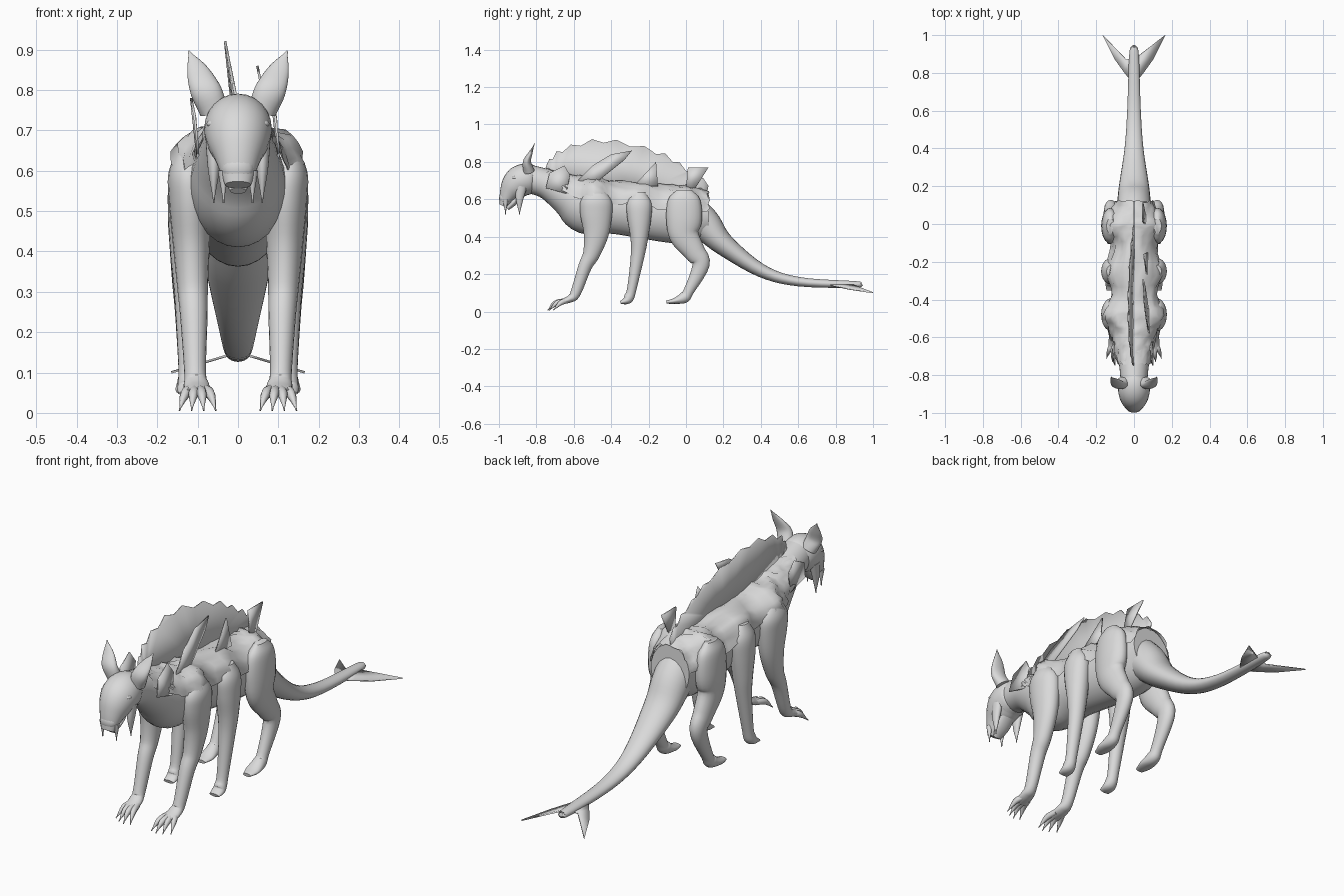
import bpy, bmesh, math, random
from mathutils import Vector

random.seed(4)
default_cube = bpy.data.objects.get("Cube")
if default_cube:
    bpy.data.objects.remove(default_cube, do_unlink=True)

grey = bpy.data.materials.new("plain grey")
grey.use_nodes = True
colour = (0.7, 0.7, 0.7, 1)
grey.diffuse_color = colour
grey.node_tree.nodes["Principled BSDF"].inputs["Base Color"].default_value = colour


def finish(name, bm, angle=50):
    """Turn a bmesh into a smooth shaded object."""
    bmesh.ops.recalc_face_normals(bm, faces=bm.faces)
    mesh = bpy.data.meshes.new(name)
    bm.to_mesh(mesh)
    bm.free()
    mesh.materials.append(grey)
    obj = bpy.data.objects.new(name, mesh)
    bpy.context.collection.objects.link(obj)
    bpy.ops.object.select_all(action="DESELECT")
    obj.select_set(True)
    bpy.context.view_layer.objects.active = obj
    bpy.ops.object.shade_smooth_by_angle(angle=math.radians(angle))
    return obj


def spline(points, steps=5):
    """Catmull-Rom samples through tuples of any length."""
    pts = [Vector(p) for p in points]
    pts = [2 * pts[0] - pts[1]] + pts + [2 * pts[-1] - pts[-2]]
    samples = []
    for before, start, end, after in zip(pts, pts[1:], pts[2:], pts[3:]):
        enter, leave = (end - before) / 2, (after - start) / 2
        for k in range(steps):
            t = k / steps
            samples.append(start + enter * t + (3 * (end - start) - 2 * enter - leave) * t ** 2
                           + (2 * (start - end) + enter + leave) * t ** 3)
    return samples + [pts[-2]]


def tube(name, points, x_start=0.0, x_end=None, sides=20):
    """Loft ellipses along (y, z, width radius, depth radius) points."""
    rows = spline(points)
    x_end = x_start if x_end is None else x_end
    last = len(rows) - 1
    centres = [Vector((x_start + (x_end - x_start) * i / last, row[0], row[1]))
               for i, row in enumerate(rows)]
    bm = bmesh.new()
    rings = []
    for i, row in enumerate(rows):
        tangent = (centres[min(i + 1, last)] - centres[max(i - 1, 0)]).normalized()
        across = Vector((1, 0, 0))
        across = (across - tangent * across.dot(tangent)).normalized()
        depth = tangent.cross(across)
        wide, deep = max(row[2], .002), max(row[3], .002)
        ring = []
        for k in range(sides):
            turn = math.tau * k / sides
            offset = across * wide * math.cos(turn) + depth * deep * math.sin(turn)
            ring.append(bm.verts.new(centres[i] + offset))
        rings.append(ring)
    for low, high in zip(rings, rings[1:]):
        for k in range(sides):
            following = (k + 1) % sides
            bm.faces.new((low[k], low[following], high[following], high[k]))
    bm.faces.new(rings[0])
    bm.faces.new(rings[-1])
    return finish(name, bm)


def plate(name, outline):
    """Thin membrane from an outline of 3D points."""
    bm = bmesh.new()
    face = bm.faces.new([bm.verts.new(point) for point in outline])
    bmesh.ops.triangulate(bm, faces=[face])
    obj = finish(name, bm, 30)
    solid = obj.modifiers.new("thickness", "SOLIDIFY")
    solid.thickness = .006
    solid.offset = 0
    return obj


def upright(x, outline, lean=-.2, foot=.7):
    """Stand a (y, z) outline near x, leaning with height."""
    return [(x + lean * max(z - foot, 0), y, z) for y, z in outline]


def ball(name, centre, size):
    bm = bmesh.new()
    bmesh.ops.create_uvsphere(bm, u_segments=16, v_segments=10, radius=1)
    bmesh.ops.scale(bm, vec=size, verts=bm.verts)
    bmesh.ops.translate(bm, vec=centre, verts=bm.verts)
    return finish(name, bm)


# Trunk with neck, and tail
trunk = [(-.84, .71, .07, .075), (-.74, .68, .08, .08), (-.63, .62, .105, .11),
         (-.53, .565, .12, .15), (-.38, .555, .115, .14), (-.1, .52, .115, .15),
         (.02, .515, .115, .15), (.12, .52, .1, .12)]
tube("trunk", trunk, sides=28)
tube("tail", [(0, .53, .1, .12), (.1, .465, .09, .09), (.2, .36, .08, .06),
              (.4, .22, .05, .036), (.6, .16, .036, .025),
              (.9, .145, .025, .018), (.94, .15, .008, .008)])

# Rough folded hide over the back, bulging above each pair of legs
leg_line = {"front": -.48, "middle": -.25, "hind": -.01}
bm = bmesh.new()
rows = []
for y, z, wide, deep in spline(trunk[1:]):
    bulge = sum(math.exp(-((y - line) / .065) ** 2) for line in leg_line.values())
    row = []
    for k in range(-8, 9):
        turn = math.radians(85) * k / 8
        swell = random.uniform(.98, 1.1)
        row.append(bm.verts.new((
            wide * (1 + bulge / 3) * swell * math.sin(turn),
            y + random.uniform(-.008, .008),
            z + deep * swell * math.cos(turn) + bulge * math.sin(turn) ** 2 / 20)))
    rows.append(row)
for near, far in zip(rows, rows[1:]):
    for k in range(len(near) - 1):
        bm.faces.new((near[k], near[k + 1], far[k + 1], far[k]))
finish("back_hide", bm, 60)

# Ragged dorsal sail, leaning slightly to one side
crest = spline([(-.75, .78), (-.66, .86), (-.44, .91), (-.16, .85), (0, .76), (.12, .68)], 4)
crest = [(y, z + (.015 if k % 2 else -.008)) for k, (y, z) in enumerate(crest)]
plate("dorsal_sail", upright(0, crest + [(.1, .56), (-.3, .62), (-.7, .68)], foot=.76))
plate("leaf_fin", upright(.08, [(-.58, .7), (-.5, .78), (-.4, .84), (-.29, .86),
                                (-.33, .81), (-.48, .69)]))
plate("flank_fin", upright(.07, [(-.28, .67), (-.16, .8), (-.15, .67)]))
plate("hip_fin", upright(.06, [(0, .66), (.01, .77), (.12, .77), (.05, .66)]))

# Head
tube("head", [(-.8, .71, .05, .06), (-.83, .71, .077, .08), (-.88, .7, .084, .085),
              (-.92, .665, .074, .075), (-.95, .625, .055, .05),
              (-.98, .565, .032, .02)], sides=24)
ball("nose", (0, -.975, .605), (.04, .024, .035))
tube("lower_jaw", [(-.87, .64, .04, .02), (-.92, .585, .036, .018), (-.955, .55, .02, .01)])

for label, side in (("left", 1), ("right", -1)):
    # Face details
    ball(label + "_eye", (.052 * side, -.922, .7), (.02, .022, .018))
    ball(label + "_brow", (.053 * side, -.915, .716), (.025, .02, .012))
    tube(label + "_ear", [(-.84, .75, .036, .03), (-.85, .8, .038, .022),
                          (-.83, .85, .026, .01), (-.81, .897, 0, 0)], .06 * side, .122 * side)
    tube(label + "_tusk", [(-.965, .6, .014, .015), (-.965, .52, 0, 0)], .036 * side)
    tube(label + "_cheek_lobe", [(-.88, .67, .02, .03), (-.89, .6, .014, .02),
                                 (-.89, .52, 0, 0)], .06 * side)

    # Torn flap at the neck
    plate(label + "_neck_flap", upright(.1 * side, [(-.62, .73), (-.65, .78), (-.73, .74),
                                                    (-.75, .66), (-.64, .63)]))

    # Legs, each with its own bend and foot
    legs = {
        "front": [(.66, .02, .03), (.6, .05, .08), (.53, .053, .086), (.42, .046, .068)],
        "middle": [(.64, .02, .03), (.58, .046, .066), (.5, .05, .064), (.39, .044, .047)],
        "hind": [(.65, .02, .04), (.6, .042, .085), (.5, .05, .096), (.41, .046, .08)]}
    shins = {
        "front": [(-.505, .31, .038, .046), (-.54, .24, .034, .036), (-.59, .1, .027, .028),
                  (-.62, .068, .032, .02), (-.67, .05, .034, .013)],
        "middle": [(-.26, .29, .035, .036), (-.29, .12, .026, .025), (-.305, .075, .028, .027),
                   (-.32, .058, .03, .02), (-.35, .048, .026, .008)],
        "hind": [(.045, .32, .04, .058), (.08, .25, .034, .046), (.015, .11, .026, .028),
                 (-.01, .075, .03, .03), (-.06, .057, .034, .016), (-.105, .05, .02, .008)]}
    for leg, line in leg_line.items():
        thigh = [(line, *ring) for ring in legs[leg]]
        foot_x = .1 if leg == "front" else .12
        tube(f"{label}_{leg}_leg", thigh + shins[leg], .125 * side, foot_x * side)

    # Four clawed toes on the front foot
    for toe in range(4):
        spread = .025 * (toe - 1.5)
        reach = -.72 - .02 * math.sin(toe + .6)
        tube(f"{label}_claw_{toe + 1}",
             [(-.64, .058, .013, .014), (reach + .04, .045, .012, .013), (reach, .006, 0, 0)],
             (.1 + spread / 2) * side, (.1 + spread * 1.2) * side, 8)

    # Tail fluke
    fluke = [(.01, .75), (.05, .8), (.1, .87), (.165, 1), (.04, .87), (.01, .88)]
    plate(label + "_tail_fluke", [(x * side, y, .15 - .3 * x) for x, y in fluke])
